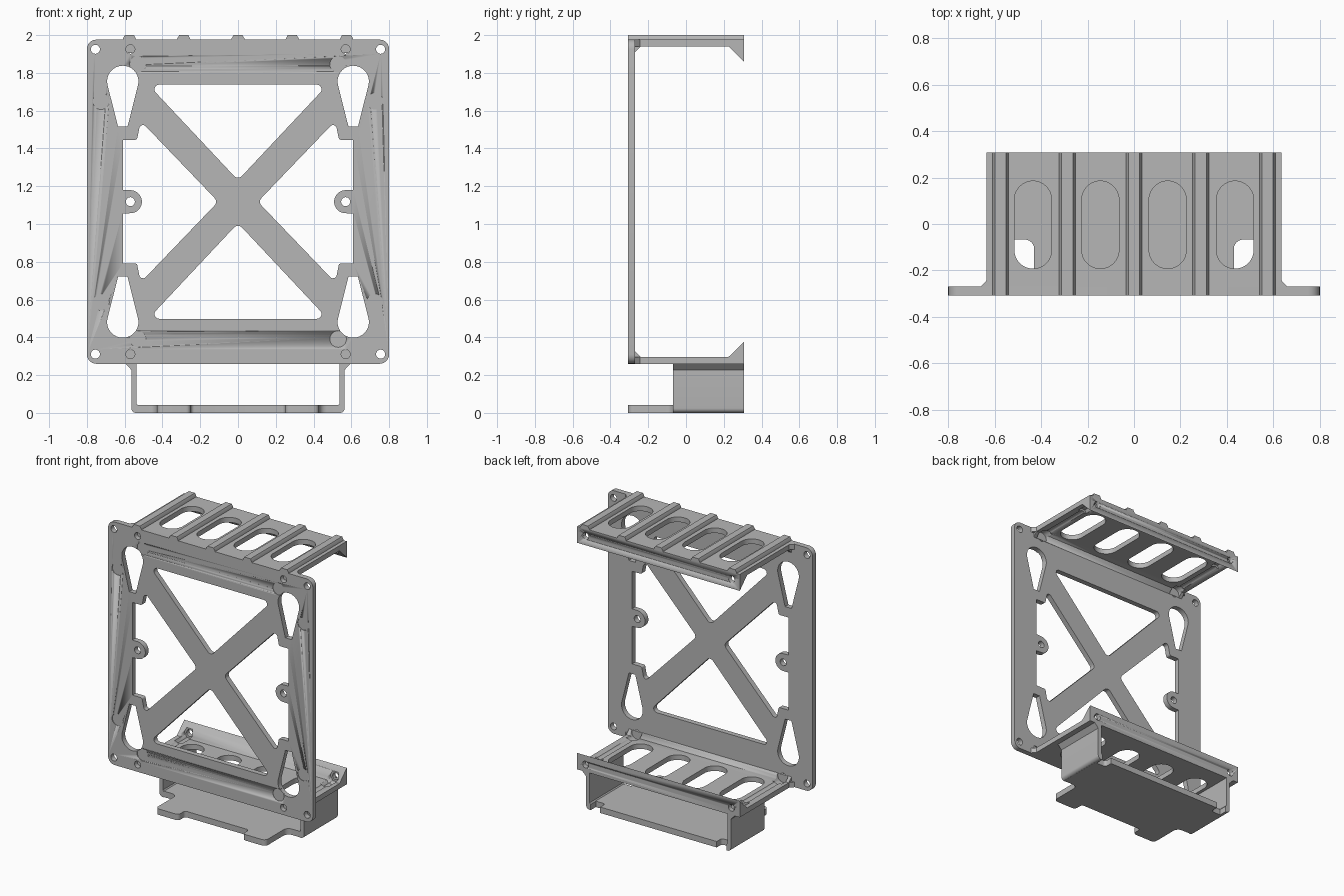
import bpy, bmesh, math
from mathutils import Vector

if "Cube" in bpy.data.objects:
    bpy.data.objects.remove(bpy.data.objects["Cube"])

grey = bpy.data.materials.new("plain grey")
grey.diffuse_color = (0.47, 0.47, 0.47, 1)
grey.use_nodes = True
grey.node_tree.nodes["Principled BSDF"].inputs["Base Color"].default_value = grey.diffuse_color
MID = 1.118          # height the frame is mirrored about
BACK = 0.307         # half depth


def flip(pts):       # mirror a front or side profile vertically
    return [(p[0], 2 * MID - p[1]) + tuple(p[2:]) for p in pts]


def mirror(pts):     # mirror a profile left to right
    return [(-p[0],) + tuple(p[1:]) for p in pts]


def fillet(pts, n=6):
    """Round polygon corners; each point is (u, v[, radius])."""
    out = []
    for i, p in enumerate(pts):
        c = Vector(p[:2])
        r = p[2] if len(p) > 2 else 0
        if not r:
            out.append(c)
            continue
        a = (Vector(pts[i - 1][:2]) - c).normalized()
        b = (Vector(pts[(i + 1) % len(pts)][:2]) - c).normalized()
        half = a.angle(b) / 2
        t = r / math.tan(half)
        centre = c + (a + b).normalized() * (r / math.sin(half))
        s, e = c + a * t - centre, c + b * t - centre
        sweep = s.angle_signed(e)          # clockwise positive
        for k in range(n + 1):
            ang = -sweep * k / n
            out.append(centre + Vector((s.x * math.cos(ang) - s.y * math.sin(ang),
                                        s.x * math.sin(ang) + s.y * math.cos(ang))))
    return out


def arc(cx, cy, r, a0, a1, n=24):
    return [(cx + r * math.cos(math.radians(a0 + (a1 - a0) * k / n)),
             cy + r * math.sin(math.radians(a0 + (a1 - a0) * k / n))) for k in range(n + 1)]


def circle(cx, cy, r, n=24):
    return arc(cx, cy, r, 0, 360, n)[:-1]


def slab(name, loops, axis, lo, hi):
    """Extrude filled outlines (first outer, rest holes) along an axis."""
    cu = bpy.data.curves.new(name, 'CURVE')
    cu.dimensions, cu.fill_mode, cu.extrude = '2D', 'BOTH', (hi - lo) / 2
    for loop in loops:
        pts = fillet(loop)
        sp = cu.splines.new('POLY')
        sp.points.add(len(pts) - 1)
        for q, p in zip(sp.points, pts):
            q.co = (p[0], p[1], 0, 1)
        sp.use_cyclic_u = True
    tmp = bpy.data.objects.new(name + "_outline", cu)
    bpy.context.collection.objects.link(tmp)
    bpy.context.view_layer.update()
    me = bpy.data.meshes.new_from_object(tmp.evaluated_get(bpy.context.evaluated_depsgraph_get()))
    bpy.data.objects.remove(tmp)
    bm = bmesh.new()
    bm.from_mesh(me)
    for v in bm.verts:
        u, w, d = v.co.x, v.co.y, v.co.z + (lo + hi) / 2
        v.co = {'x': (d, u, w), 'y': (u, d, w), 'z': (u, w, d)}[axis]
    bmesh.ops.remove_doubles(bm, verts=bm.verts, dist=1e-5)
    bmesh.ops.recalc_face_normals(bm, faces=bm.faces)
    bm.to_mesh(me)
    bm.free()
    me.name = name
    me.materials.clear()
    me.materials.append(grey)
    ob = bpy.data.objects.new(name, me)
    bpy.context.collection.objects.link(ob)
    return ob


def cut(ob, cutters):
    for c in cutters:
        m = ob.modifiers.new("cut", 'BOOLEAN')
        m.operation, m.solver, m.object = 'DIFFERENCE', 'EXACT', c
        c.hide_render = True
        c.hide_set(True)


# --- face plate outlines ---
outer = [(-.8, .26, .05), (.8, .26, .05), (.8, 1.976, .05), (-.8, 1.976, .05)]
holes = []
keyhole = arc(.61, 1.755, .083, -12, 192) + [(.585, 1.515), (.635, 1.515)]
triangle = [(-.475, 1.738, .025), (.475, 1.738, .025), (0, 1.232, .03)]
# side window with a screw tab reaching in from the outer edge
upper = [(.535, 1.445, .012), (.515, 1.545, .02)]
window = ([(.61, 1.18), (.61, 1.445)] + upper + [(.105, MID, .03)]
          + flip(upper)[::-1] + [(.61, 2 * MID - 1.445), (.61, 2 * MID - 1.18)]
          + arc(.57, MID, .061, 270, 90))
window[2] = (.535, 1.445, .015)
for pts in (keyhole, flip(keyhole), window):
    holes += [pts, mirror(pts)]
holes += [triangle, flip(triangle)]
for s in (-1, 1):
    for x in (.57, .755):
        for z in (1.925, 2 * MID - 1.925):
            holes.append(circle(s * x, z, .024))
    holes.append(circle(s * .57, MID, .024))
plate = slab("face_plate", [outer] + holes, 'y', -BACK, -.27)

# shallow round recesses in the front of the plate
spots = []
for s in (-1, 1):
    for x, z in ((.53, 1.845), (.725, 1.65)):
        for zz in (z, 2 * MID - z):
            spots.append(slab("recess_cutter", [circle(s * x, zz, .044)], 'y', -.35, -BACK + .004))
cut(plate, spots)

# --- shelves, back lips and corner braces ---
half = [(.665, -.275), (.635, -.243), (.635, BACK)]
shelf_outline = half + mirror(half)[::-1]
slots = [arc(x, .105, .08, 0, 180) + arc(x, -.112, .08, 180, 360)
         for x in (-.435, -.145, .145, .435)]
lip = [(BACK, 1.976), (BACK, 1.86), (.225, 1.94), (.225, 1.976)]
brace = [(-.275, 1.95), (-.275, 1.905), (-.24, 1.94), (-.24, 1.95)]
for label, turn in (("upper", lambda p: p), ("lower", flip)):
    z0, z1 = (1.94, 1.976) if label == "upper" else (.26, .296)
    zc = 1.925 if label == "upper" else 2 * MID - 1.925
    # long bolt channels with wider nut pockets
    bolts, pockets = [], []
    for s in (-1, 1):
        bolts.append(slab("bolt_cutter", [circle(s * .57, zc, .024)], 'y', -.268, .4))
        pockets.append(slab("nut_cutter", [circle(s * .57, zc, .042, 6)], 'y', .15, .275))
        pockets.append(slab("head_cutter", [circle(s * .57, zc, .042)], 'y', -.269, -.2))
    cut(slab(label + "_shelf", [shelf_outline] + slots, 'z', z0, z1), bolts + pockets)
    cut(slab(label + "_back_lip", [turn(lip)], 'x', -.635, .635), bolts + pockets)
    cut(slab(label + "_brace", [turn(brace)], 'x', -.635, .635), pockets)

# --- raised ribs on the upper shelf ---
for i in range(5):
    x = -.575 + .2875 * i
    slab("top_rib", [[(x - .035, 1.97), (x + .035, 1.97), (x + .035, 1.98), (x + .024, 2.0),
                      (x - .024, 2.0), (x - .035, 1.98)]], 'y', -BACK, BACK)

# --- hanging cradle under the lower shelf ---
wall = [(.6, .265), (.565, .228), (.565, 0, .025), (.53, 0), (.53, .04),
        (.538, .05), (.538, .265)]
for side, pts in (("right", wall), ("left", mirror(wall))):
    slab(side + "_cradle_wall", [pts], 'y', -.07, BACK)

# floor with two front feet and notched back corners
side = [(.25, -.235, .02), (.25, -BACK, .025), (.43, -BACK, .03), (.43, -.067, .04),
        (.545, -.067), (.545, .25), (.455, .25, .02), (.455, BACK)]
slab("cradle_floor", [side + mirror(side)[::-1]], 'z', 0, .042)

# smooth the rounded edges
for ob in bpy.context.scene.objects:
    ob.select_set(not ob.hide_render)
    if not ob.hide_render:
        bpy.context.view_layer.objects.active = ob
bpy.ops.object.shade_smooth_by_angle(angle=math.radians(30))
